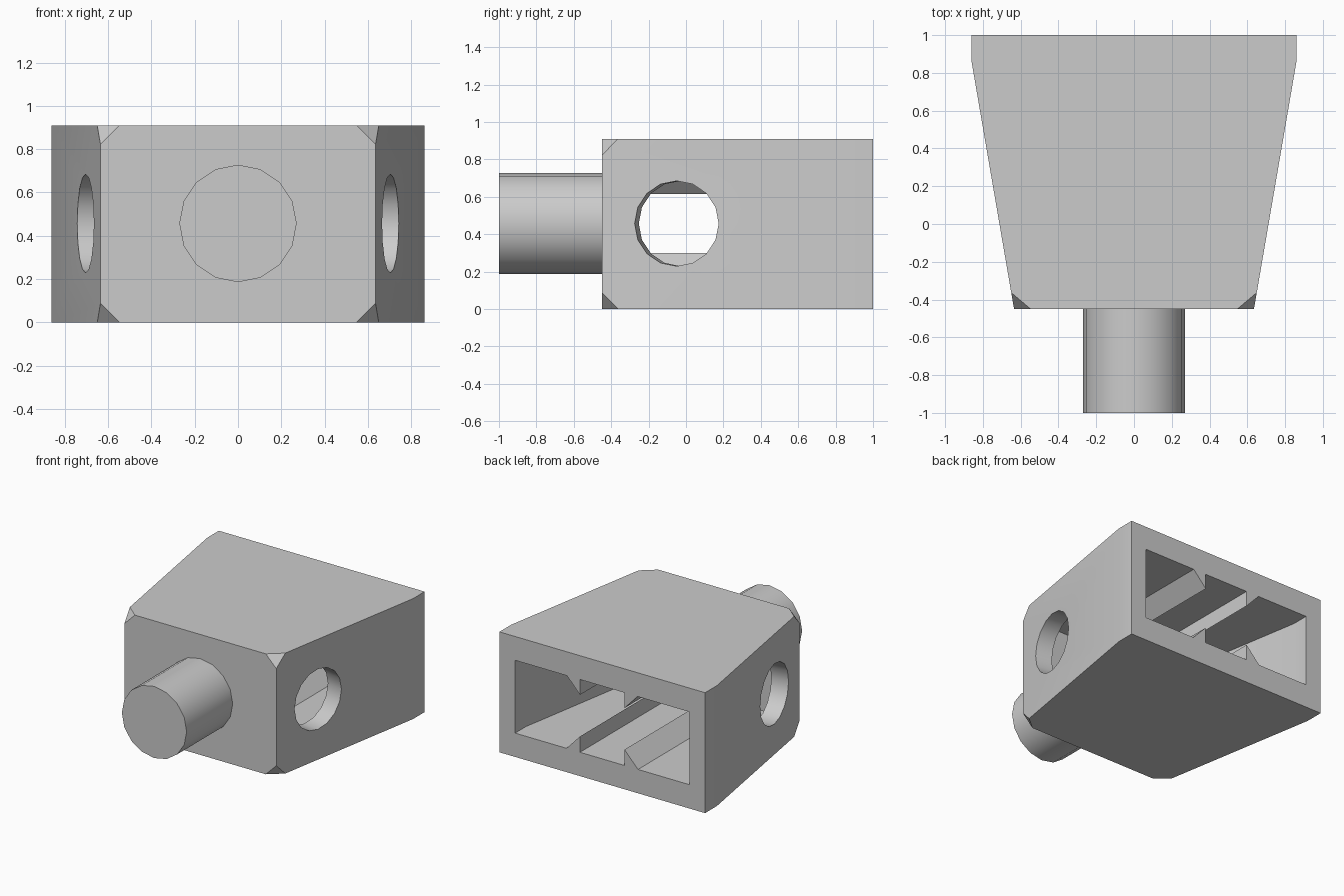
import bpy, bmesh, math
from mathutils import Matrix, Vector

if "Cube" in bpy.data.objects:
    bpy.data.objects.remove(bpy.data.objects["Cube"])

HEIGHT = 0.91
MID_Z = 0.457
SLOPE = math.atan2(0.225, 1.31)     # lean of the side walls

grey = bpy.data.materials.new("light grey")
grey.diffuse_color = (0.6, 0.6, 0.6, 1)
grey.use_nodes = True
grey.node_tree.nodes["Principled BSDF"].inputs["Base Color"].default_value = grey.diffuse_color


def make(name, bm):
    bmesh.ops.recalc_face_normals(bm, faces=bm.faces)
    mesh = bpy.data.meshes.new(name)
    bm.to_mesh(mesh)
    bm.free()
    mesh.materials.append(grey)
    obj = bpy.data.objects.new(name, mesh)
    bpy.context.collection.objects.link(obj)
    return obj


def prism(points, offset):
    """Extrude a closed 3D outline along an offset."""
    bm = bmesh.new()
    face = bm.faces.new([bm.verts.new(p) for p in points])
    ext = bmesh.ops.extrude_face_region(bm, geom=[face])
    moved = [g for g in ext["geom"] if isinstance(g, bmesh.types.BMVert)]
    bmesh.ops.translate(bm, verts=moved, vec=offset)
    return bm


def plan(half, z, height):
    """Prism from the right half of a plan outline, mirrored to the left."""
    outline = half + [(-x, y) for x, y in reversed(half)]
    return prism([(x, y, z) for x, y in outline], (0, 0, height))


def cylinder(name, radius, depth, matrix):
    bm = bmesh.new()
    bmesh.ops.create_cone(bm, cap_ends=True, segments=16, radius1=radius,
                          radius2=radius, depth=depth, matrix=matrix)
    return make(name, bm)


def select(obj):
    bpy.ops.object.select_all(action='DESELECT')
    obj.select_set(True)
    bpy.context.view_layer.objects.active = obj


def cut(target, cutter):
    mod = target.modifiers.new("cut", 'BOOLEAN')
    mod.operation = 'DIFFERENCE'
    mod.solver = 'EXACT'
    mod.object = cutter
    select(target)
    bpy.ops.object.modifier_apply(modifier=mod.name)
    bpy.data.objects.remove(cutter, do_unlink=True)


# Tapered housing with clipped front corners
bm = plan([(0.635, -0.45), (0.86, 0.86), (0.86, 1.0)], 0, HEIGHT)
corners = [v for v in bm.verts if v.co.y < -0.4]
bmesh.ops.bevel(bm, geom=corners, offset=0.088, segments=1, affect='VERTICES')
housing = make("housing", bm)

# Cavity open at the back, with four wedge rails left standing in it
cavity = make("cavity_cutter", plan(
    [(0.534, -0.27), (0.728, 0.87), (0.728, 1.1)], 0.18, 0.55))
for sx in (-1, 1):
    for sz in (-1, 1):
        wedge = [(0.186, 0.157), (0.389, 0.373), (0.186, 0.373)]
        rail = make("rail_cutter", prism(
            [(sx * x, -0.6, MID_Z + sz * z) for x, z in wedge], (0, 2, 0)))
        cut(cavity, rail)
cut(housing, cavity)

# Round holes square to the leaning side walls
for sx in (-1, 1):
    normal = Vector((sx * math.cos(SLOPE), -math.sin(SLOPE), 0))
    along = Vector((0, 0, 1)).cross(normal)
    rot = Matrix((along, Vector((0, 0, 1)), -normal)).transposed()
    if rot.determinant() < 0:
        rot = Matrix((-along, Vector((0, 0, 1)), -normal)).transposed()
    place = Matrix.Translation((sx * 0.704, -0.05, MID_Z)) @ rot.to_4x4()
    cut(housing, cylinder("hole_cutter", 0.228, 0.5, place))

# Round spigot on the front
spigot = cylinder("spigot", 0.271, 0.55, Matrix.Translation((0, -0.725, MID_Z))
                  @ Matrix.Rotation(math.pi / 2, 4, 'X'))

for obj in (housing, spigot):
    select(obj)
    bpy.ops.object.shade_smooth_by_angle(angle=math.radians(30))
